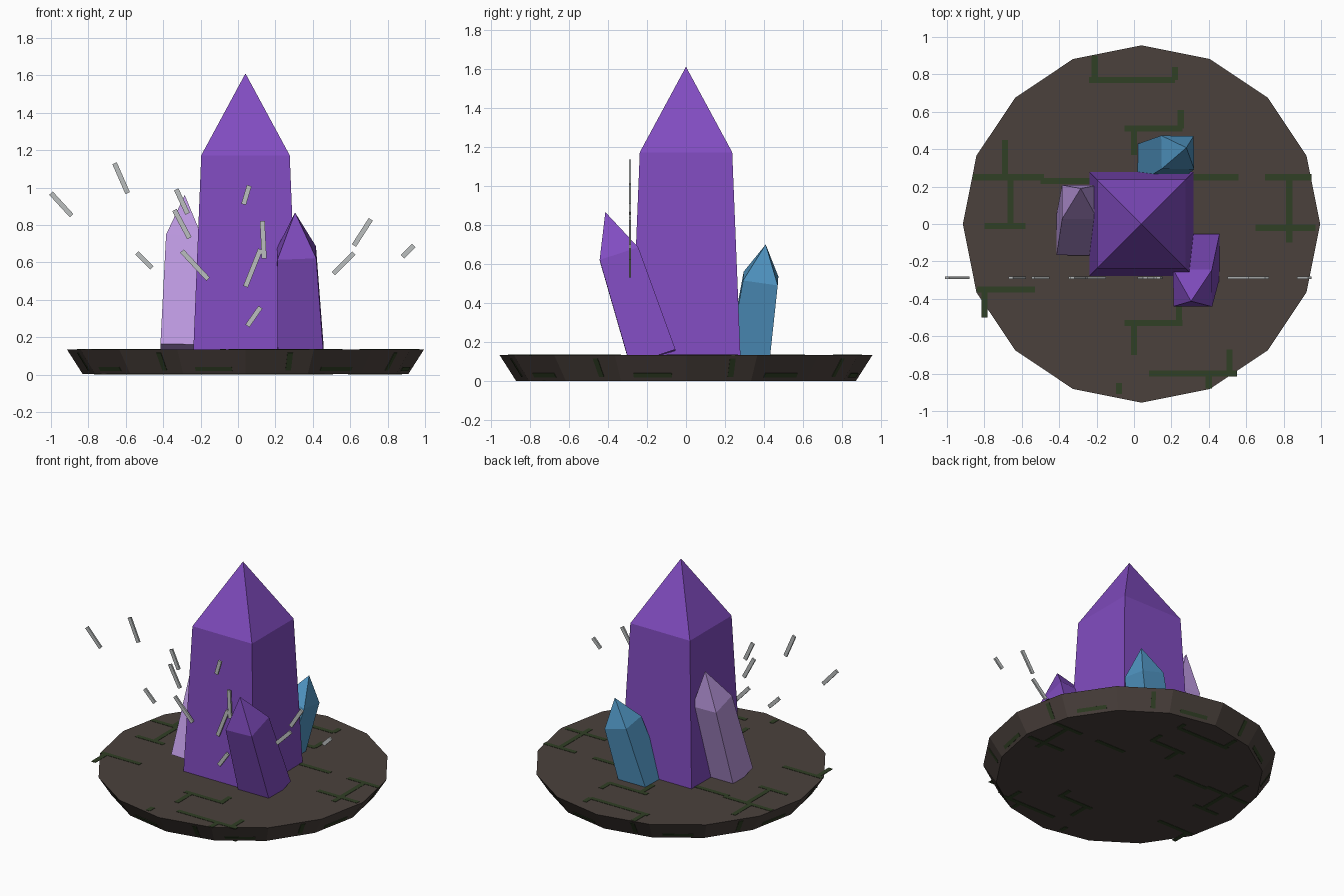
import bpy
import bmesh
from math import pi, cos, sin, atan2, hypot
from mathutils import Matrix, Vector

default_cube = bpy.data.objects.get("Cube")
if default_cube:
    bpy.data.objects.remove(default_cube, do_unlink=True)


def make_material(name, red, green, blue):
    mat = bpy.data.materials.new(name)
    mat.use_nodes = True
    mat.diffuse_color = (red, green, blue, 1)
    shader = next(n for n in mat.node_tree.nodes if n.type == "BSDF_PRINCIPLED")
    shader.inputs["Base Color"].default_value = (red, green, blue, 1)
    return mat


stone = make_material("dark stone", .07, .053, .046)
moss = make_material("moss green", .03, .05, .018)
purple = make_material("deep purple", .22, .073, .53)
lilac = make_material("pale lilac", .5, .315, .74)
blue = make_material("crystal blue", .08, .3, .54)
silver = make_material("silver grey", .5, .52, .52)


def finish(name, bm, mat):
    bmesh.ops.recalc_face_normals(bm, faces=bm.faces)
    mesh = bpy.data.meshes.new(name)
    bm.to_mesh(mesh)
    bm.free()
    mesh.materials.append(mat)
    obj = bpy.data.objects.new(name, mesh)
    bpy.context.collection.objects.link(obj)
    return obj


def add_box(bm, centre, size, rotation=Matrix.Identity(4)):
    matrix = Matrix.Translation(centre) @ rotation @ Matrix.Diagonal((*size, 1))
    bmesh.ops.create_cube(bm, size=1, matrix=matrix)


# Round stone base, flaring upward
CENTRE_X, TOP, SIDES = .04, .135, 16
LOW_R, TOP_R = .87, .955
bm = bmesh.new()
bmesh.ops.create_cone(bm, cap_ends=True, segments=SIDES, radius1=LOW_R, radius2=TOP_R,
                      depth=TOP - .002,
                      matrix=Matrix.Translation((CENTRE_X, 0, TOP / 2 + .001)))
finish("stone_base", bm, stone)


# Square crystals that taper to a shoulder, then to a point
def crystal(name, base, tip, half_width, mat):
    base, tip = Vector(base), Vector(tip)
    axis = tip - base
    turn = Vector((0, 0, 1)).rotation_difference(axis)
    bm = bmesh.new()

    def ring(along, half):
        return [bm.verts.new(base + axis * along + turn @ Vector((x * half, y * half, 0)))
                for x, y in ((-1, -1), (1, -1), (1, 1), (-1, 1))]

    lower = ring(0, half_width)
    shoulder = ring(.71, half_width * .845)
    point = bm.verts.new(tip)
    bm.faces.new(lower)
    for i in range(4):
        j = (i + 1) % 4
        bm.faces.new((lower[i], lower[j], shoulder[j], shoulder[i]))
        bm.faces.new((shoulder[i], shoulder[j], point))
    finish(name, bm, mat)


crystal("main_crystal", (CENTRE_X, 0, .1), (CENTRE_X, 0, 1.61), .28, purple)
crystal("front_crystal", (.335, -.17, .12), (.305, -.413, .866), .123, purple)
crystal("side_crystal", (-.303, -.06, .13), (-.285, .19, .96), .112, lilac)
crystal("back_crystal", (.12, .32, .1), (.28, .408, .7), .106, blue)

# Moss in the paving joints: level runs (y, x from, x to), upright runs (x, y from, y to)
level_runs = [(.77, -.24, .22), (.51, -.05, .26), (.25, -.86, -.48), (.23, -.5, -.2),
              (-.01, -.8, -.58), (.25, .3, .56), (.25, .7, .95), (-.02, .65, .97),
              (-.53, -.05, .26), (-.35, -.84, -.53), (-.8, .08, .55)]
upright_runs = [(-.21, .77, .9), (.22, .77, .84), (.25, .51, .61), (0, .37, .51),
                (-.69, .25, .45), (-.66, 0, .25), (.83, -.1, .25), (.24, -.53, -.43),
                (0, -.7, -.53), (-.8, -.5, -.35), (.51, -.8, -.67), (.4, -.88, -.8),
                (-.08, -.91, -.85)]


def moss_joints(name, z, scale):
    bm = bmesh.new()
    for runs, upright in ((level_runs, False), (upright_runs, True)):
        for across, start, end in runs:
            mid, length = (start + end) / 2, end - start
            x, y = (across, mid) if upright else (mid, across)
            size = (.033, length, .004) if upright else (length, .033, .004)
            x = CENTRE_X + (x - CENTRE_X) * scale
            add_box(bm, (x, y * scale, z), [s * scale for s in size[:2]] + [size[2]])
    finish(name, bm, moss)


moss_joints("top_moss", TOP, 1)
moss_joints("underside_moss", .002, .9)

# Moss patches on the sloping rim
bm = bmesh.new()
slope = atan2(TOP_R - LOW_R, TOP)
for i in range(SIDES):
    angle = (i + .5) * 2 * pi / SIDES
    turn = Matrix.Rotation(angle, 4, "Z") @ Matrix.Rotation(slope, 4, "Y")

    def rim_patch(height, shift, width, tall):
        radius = (LOW_R + (TOP_R - LOW_R) * height / TOP) * cos(pi / SIDES)
        centre = (CENTRE_X + radius * cos(angle) - shift * sin(angle),
                  radius * sin(angle) + shift * cos(angle), height)
        add_box(bm, centre, (.004, width, tall), turn)

    if i % 2:
        rim_patch(.03, 0, .2, .025)
    else:
        rim_patch(.07, .06, .03, .11)
finish("rim_moss", bm, moss)

# Thin shards floating in one upright plane: x, z of each end
shards = [(-1, .97, -.89, .85), (-.66, 1.13, -.59, .97), (-.33, .99, -.27, .86),
          (-.34, .88, -.26, .73), (-.3, .66, -.16, .51), (-.54, .65, -.46, .57),
          (.06, 1.01, .03, .91), (.13, .82, .14, .62), (.12, .67, .04, .47),
          (.12, .36, .05, .26), (.71, .83, .62, .69), (.62, .65, .51, .54),
          (.94, .69, .88, .63)]
for number, (x1, z1, x2, z2) in enumerate(shards, 1):
    bm = bmesh.new()
    turn = Matrix.Rotation(-atan2(z2 - z1, x2 - x1), 4, "Y")
    add_box(bm, ((x1 + x2) / 2, -.287, (z1 + z2) / 2),
            (hypot(x2 - x1, z2 - z1), .012, .026), turn)
    finish(f"floating_shard_{number}", bm, silver)
